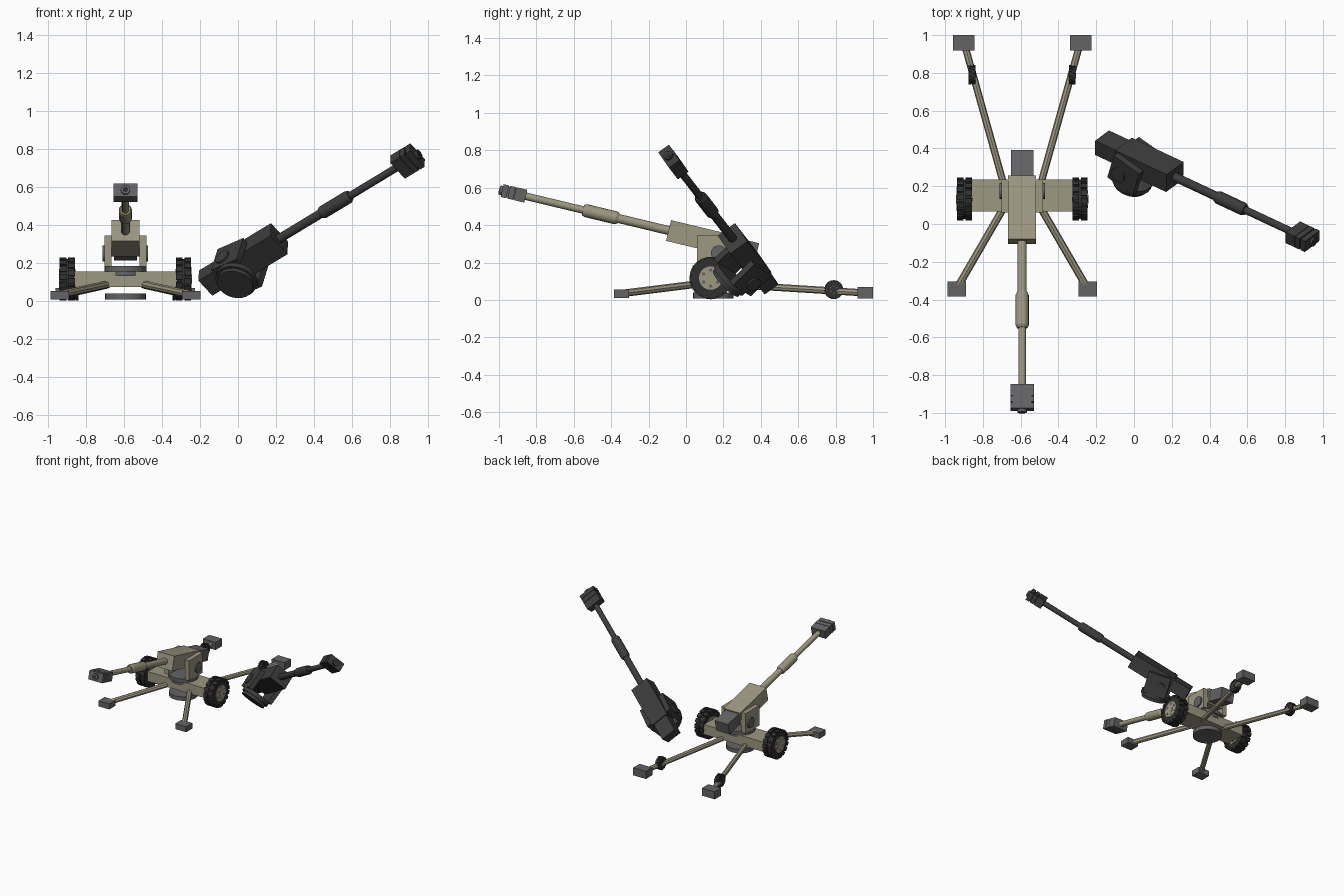
import bpy, bmesh
from math import radians, pi
from mathutils import Matrix, Vector

cube = bpy.data.objects.get("Cube")
if cube:
    bpy.data.objects.remove(cube)


def material(name, rgb):
    m = bpy.data.materials.new(name)
    m.use_nodes = True
    m.diffuse_color = (*rgb, 1)
    m.node_tree.nodes["Principled BSDF"].inputs["Base Color"].default_value = (*rgb, 1)
    return m


TAN = material("sand_paint", (0.34, 0.315, 0.225))
GREY = material("gunmetal_grey", (0.125, 0.125, 0.13))
RUBBER = material("black_rubber", (0.03, 0.03, 0.03))
BURNT = material("burnt_metal", (0.045, 0.045, 0.045))


def box(bm, lo, hi, m=Matrix()):
    lo, hi = Vector(lo), Vector(hi)
    fit = Matrix.Translation((lo + hi) / 2) @ Matrix.Diagonal((*(hi - lo), 1))
    bmesh.ops.create_cube(bm, size=1, matrix=m @ fit)


def tube(bm, a, b, r, sides=12, r2=None, m=Matrix()):
    a, b = Vector(a), Vector(b)
    turn = (b - a).to_track_quat('Z', 'Y').to_matrix().to_4x4()
    bmesh.ops.create_cone(bm, cap_ends=True, segments=sides, radius1=r,
                          radius2=r if r2 is None else r2, depth=(b - a).length,
                          matrix=m @ Matrix.Translation((a + b) / 2) @ turn)


def finish(name, bm, mat, smooth=False):
    mesh = bpy.data.meshes.new(name)
    bm.to_mesh(mesh)
    bm.free()
    mesh.materials.append(mat)
    ob = bpy.data.objects.new(name, mesh)
    bpy.context.collection.objects.link(ob)
    if smooth:
        bpy.ops.object.select_all(action='DESELECT')
        ob.select_set(True)
        bpy.context.view_layer.objects.active = ob
        bpy.ops.object.shade_smooth_by_angle(angle=radians(32))


PIVOT = Vector((0, 0.145, 0.314))


def gun(prefix, m, paint, metal):
    """Rotating upper gun: turntable, yoke, body, barrel and muzzle brake."""
    tilt = m @ Matrix.Translation(PIVOT) @ Matrix.Rotation(radians(-13.5), 4, 'X')

    bm = bmesh.new()
    tube(bm, (0, 0.145, 0.155), (0, 0.145, 0.185), 0.11, 24, m=m)
    tube(bm, (0, 0.145, 0.132), (0, 0.145, 0.155), 0.097, 24, m=m)
    finish(prefix + "turntable", bm, metal, True)

    bm = bmesh.new()
    for s in (-1, 1):
        box(bm, (s * 0.092 - 0.018, 0.06, 0.182), (s * 0.092 + 0.018, 0.235, 0.345), m)
    finish(prefix + "yoke_plates", bm, paint)

    bm = bmesh.new()
    for s in (-1, 1):
        tube(bm, (s * 0.1, 0.175, 0.25), (s * 0.12, 0.175, 0.25), 0.042, 16, m=m)
    finish(prefix + "trunnion_caps", bm, metal, True)

    bm = bmesh.new()
    box(bm, (-0.074, -0.245, -0.057), (0.074, 0.1, 0.057), tilt)
    finish(prefix + "gun_body", bm, paint)

    bm = bmesh.new()
    box(bm, (-0.06, 0.1, -0.045), (0.06, 0.242, 0.047), tilt)
    finish(prefix + "breech_block", bm, metal)

    bm = bmesh.new()
    tube(bm, (0, -0.24, 0), (0, -0.53, 0), 0.024, 16, m=tilt)
    tube(bm, (0, -0.7, 0), (0, -1.04, 0), 0.02, 16, m=tilt)
    tube(bm, (0, -0.52, 0), (0, -0.535, 0), 0.028, 16, 0.035, m=tilt)
    tube(bm, (0, -0.535, 0), (0, -0.7, 0), 0.035, 16, m=tilt)
    tube(bm, (0, -0.7, 0), (0, -0.715, 0), 0.035, 16, 0.028, m=tilt)
    finish(prefix + "barrel", bm, paint, True)

    # muzzle brake with slotted sides and a bore ring
    bm = bmesh.new()
    box(bm, (-0.05, -1.155, -0.03), (0.05, -1.03, 0.03), tilt)
    for y in (-1.145, -1.108, -1.06):
        w = 0.015 if y < -1.08 else 0.03
        box(bm, (-0.063, y - w, -0.035), (0.063, y + w, 0.035), tilt)
    tube(bm, (0, -1.15, 0), (0, -1.175, 0), 0.025, 16, m=tilt)
    finish(prefix + "muzzle_brake", bm, metal)
    bm = bmesh.new()
    tube(bm, (0, -1.17, 0), (0, -1.177, 0), 0.014, 12, m=tilt)
    finish(prefix + "bore", bm, RUBBER)


def wheel(name, centre, r, width, hub):
    """Tyre with two staggered rows of tread lugs, plus a bolted hub."""
    base = Matrix.Translation(centre)
    h = width / 2
    bm = bmesh.new()
    tube(bm, (-h * 0.9, 0, 0), (h * 0.9, 0, 0), r * 0.92, 24, m=base)
    count = 16
    for row in (-1, 1):
        for i in range(count):
            spin = base @ Matrix.Rotation((i + row / 4) * 2 * pi / count, 4, 'X')
            a, b = sorted((row * h * 0.12, row * h))
            box(bm, (a, -r * 0.13, r * 0.8), (b, r * 0.13, r * 0.99), spin)
    finish(name + "_tyre", bm, RUBBER)
    bm = bmesh.new()
    tube(bm, (-h * 1.02, 0, 0), (h * 1.02, 0, 0), r * 0.55, 20, m=base)
    tube(bm, (-h * 1.1, 0, 0), (h * 1.1, 0, 0), r * 0.2, 12, m=base)
    finish(name + "_hub", bm, hub, True)
    bm = bmesh.new()
    for i in range(6):
        spin = base @ Matrix.Rotation(i * pi / 3, 4, 'X')
        tube(bm, (-h * 1.06, 0, r * 0.38), (h * 1.06, 0, r * 0.38), r * 0.08, 8, m=spin)
    finish(name + "_bolts", bm, GREY)


# carriage: axle beam and ground plate
CX = -0.592
bm = bmesh.new()
box(bm, (CX - 0.27, 0.066, 0.076), (CX + 0.27, 0.235, 0.155))
finish("axle_beam", bm, TAN)
bm = bmesh.new()
tube(bm, (CX, 0.145, 0.008), (CX, 0.145, 0.04), 0.108, 24)
finish("ground_plate", bm, GREY, True)

# wheels, legs and foot pads on both sides
for side, s in (("right", -1), ("left", 1)):
    wheel(side + "_wheel", (CX + s * 0.306, 0.132, 0.117), 0.114, 0.08, TAN)
    wheel(side + "_trail_wheel", (CX + s * 0.265, 0.79, 0.055), 0.051, 0.036, RUBBER)
    bm = bmesh.new()
    tube(bm, (CX + s * 0.09, 0.1, 0.09), (CX + s * 0.345, -0.34, 0.035), 0.02, 8)
    finish(side + "_front_leg", bm, TAN)
    bm = bmesh.new()
    tube(bm, (CX + s * 0.095, 0.2, 0.085), (CX + s * 0.305, 0.95, 0.038), 0.019, 8)
    finish(side + "_rear_leg", bm, TAN)
    bm = bmesh.new()
    box(bm, (CX + s * 0.346 - 0.049, -0.385, 0.01), (CX + s * 0.346 + 0.049, -0.305, 0.055))
    finish(side + "_front_pad", bm, GREY)
    bm = bmesh.new()
    box(bm, (CX + s * 0.31 - 0.057, 0.918, 0.008), (CX + s * 0.31 + 0.057, 1.0, 0.07))
    finish(side + "_rear_pad", bm, GREY)

# mounted gun
gun("", Matrix.Translation((CX, 0, 0)), TAN, GREY)

# burnt gun lying on its side
aim = Vector((0.794, -0.371, 0.481)).normalized()
up = Vector((0.21, 0.70, 0.68)).normalized()
back = (0.233 * up - aim)
back = (back - back.dot(up) * up).normalized()
turn = Matrix((back.cross(up), back, up)).transposed()
lie = Matrix.Translation(Vector((0.022, 0.34, 0.211)) - turn @ PIVOT) @ turn.to_4x4()
gun("wrecked_", lie, BURNT, BURNT)
